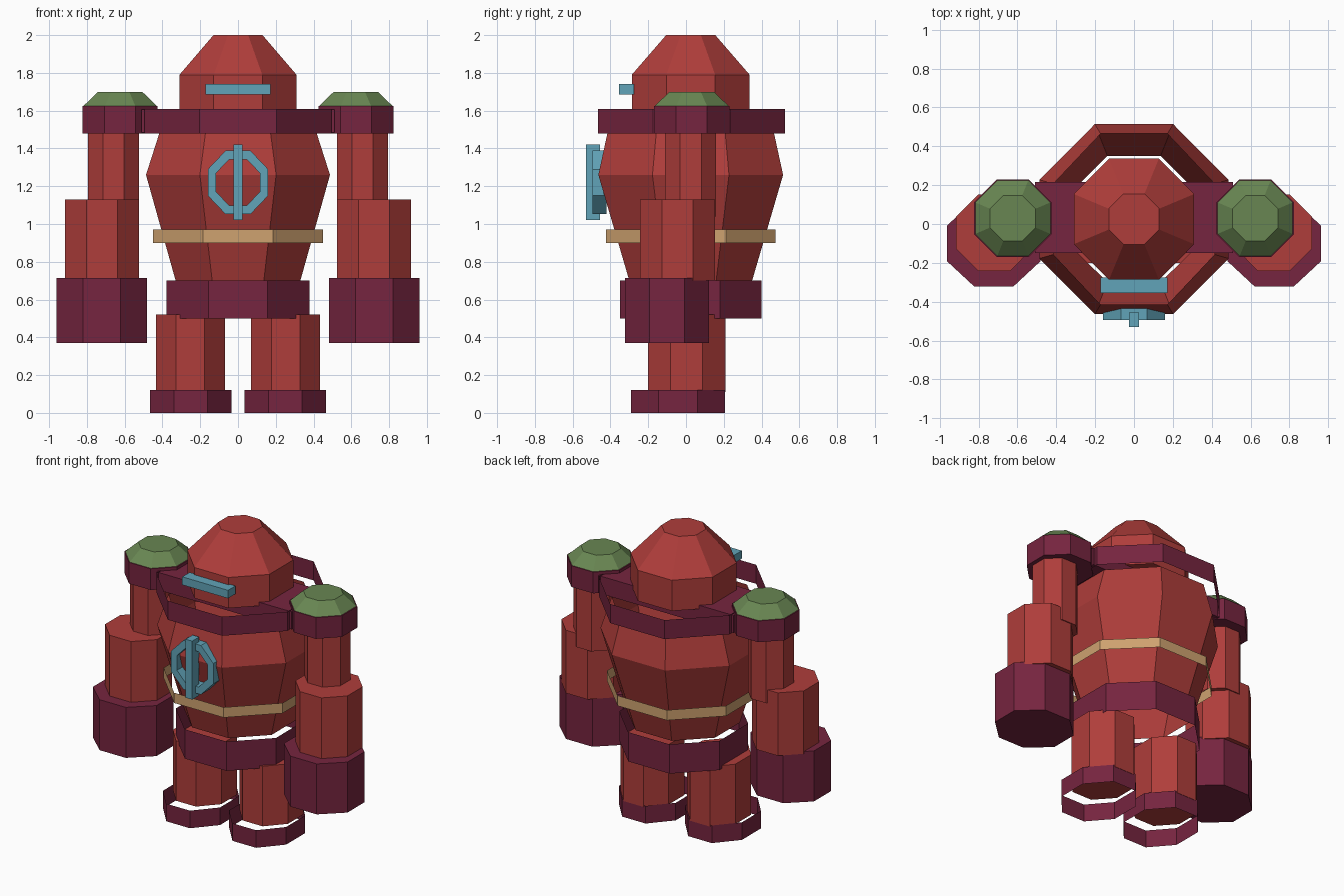
import bpy, bmesh, math

cube = bpy.data.objects.get("Cube")
if cube:
    bpy.data.objects.remove(cube, do_unlink=True)


def material(name, rgb):
    m = bpy.data.materials.new(name)
    m.use_nodes = True
    m.diffuse_color = (*rgb, 1)
    m.node_tree.nodes["Principled BSDF"].inputs["Base Color"].default_value = (*rgb, 1)
    return m


RED = material("brick red", (0.43, 0.047, 0.043))
MAROON = material("dark maroon", (0.18, 0.018, 0.05))
GREEN = material("moss green", (0.14, 0.24, 0.085))
TEAL = material("dusty teal", (0.12, 0.37, 0.48))
TAN = material("warm tan", (0.62, 0.36, 0.16))


def finish(name, bm, mat):
    bmesh.ops.recalc_face_normals(bm, faces=bm.faces)
    mesh = bpy.data.meshes.new(name)
    bm.to_mesh(mesh)
    bm.free()
    mesh.materials.append(mat)
    obj = bpy.data.objects.new(name, mesh)
    bpy.context.collection.objects.link(obj)
    return obj


def octagon(bm, half_x, half_y, x, y, z):
    """Ring of eight vertices with flats on the axes."""
    k = 1 / math.cos(math.pi / 8)
    angles = [math.pi / 8 + i * math.pi / 4 for i in range(8)]
    return [bm.verts.new((x + half_x * k * math.cos(a),
                          y + half_y * k * math.sin(a), z)) for a in angles]


def bridge(bm, a, b):
    for i in range(8):
        j = (i + 1) % 8
        bm.faces.new((a[i], a[j], b[j], b[i]))


def column(name, mat, profile, x=0, y=0.025, capped=True):
    """Octagonal column through (half_x, half_y, z) sections, bottom to top."""
    bm = bmesh.new()
    rings = [octagon(bm, hx, hy, x, y, z) for hx, hy, z in profile]
    for low, high in zip(rings, rings[1:]):
        bridge(bm, low, high)
    if capped:
        bm.faces.new(rings[0])
        bm.faces.new(rings[-1])
    return finish(name, bm, mat)


def box(name, mat, low, high):
    bm = bmesh.new()
    bmesh.ops.create_cube(bm, size=1)
    for v in bm.verts:
        v.co = [(a + b) / 2 + c * (b - a) for a, b, c in zip(low, high, v.co)]
    return finish(name, bm, mat)


# Torso shell, open at both ends, with its loose bands
column("torso", RED, [(0.33, 0.325, 0.7), (0.487, 0.489, 1.26), (0.415, 0.44, 1.485)], capped=False)
column("collar_band", MAROON, [(0.495, 0.495, 1.48), (0.495, 0.495, 1.61)], y=0.03, capped=False)
column("belt_band", TAN, [(0.45, 0.448, 0.9), (0.45, 0.448, 0.97)], capped=False)
column("hip_band", MAROON, [(0.378, 0.375, 0.5), (0.378, 0.375, 0.7)], capped=False)
box("shoulder_bar", MAROON, (-0.51, -0.15, 1.485), (0.51, 0.215, 1.605))

# Head and visor
column("head", RED, [(0.31, 0.312, 1.58), (0.31, 0.312, 1.79), (0.13, 0.13, 2)])
box("visor", TEAL, (-0.173, -0.355, 1.685), (0.173, -0.275, 1.74))

# Chest emblem: octagonal hoop with an upright bar
bm = bmesh.new()
rings = [octagon(bm, 0.16 * s, 0.168 * s, 0, 0, d)
         for s, d in ((1, 0), (1, 0.075), (0.72, 0.075), (0.72, 0))]
for i in range(4):
    bridge(bm, rings[i], rings[(i + 1) % 4])
hoop = finish("emblem_hoop", bm, TEAL)
hoop.rotation_euler.x = math.pi / 2
hoop.location = (0, -0.42, 1.22)
box("emblem_bar", TEAL, (-0.025, -0.53, 1.02), (0.025, -0.455, 1.42))

# Limbs, left and right
for side, s in (("left", 1), ("right", -1)):
    column(side + "_leg", RED, [(0.183, 0.205, 0.11), (0.183, 0.205, 0.52)], s * 0.252, 0.003)
    column(side + "_boot_band", MAROON, [(0.215, 0.248, 0), (0.215, 0.248, 0.12)],
           s * 0.25, -0.042, capped=False)
    column(side + "_hand", MAROON, [(0.24, 0.223, 0.37), (0.24, 0.223, 0.715)], s * 0.722, -0.1)
    column(side + "_forearm", RED, [(0.196, 0.198, 0.7), (0.196, 0.198, 1.13)], s * 0.72, -0.045)
    column(side + "_upper_arm", RED, [(0.135, 0.135, 1.04), (0.135, 0.135, 1.49)], s * 0.66, 0.025)
    column(side + "_shoulder", MAROON, [(0.199, 0.199, 1.48), (0.199, 0.199, 1.625)], s * 0.624, 0.03)
    column(side + "_shoulder_cap", GREEN, [(0.193, 0.195, 1.626), (0.117, 0.117, 1.7)], s * 0.624, 0.03)
